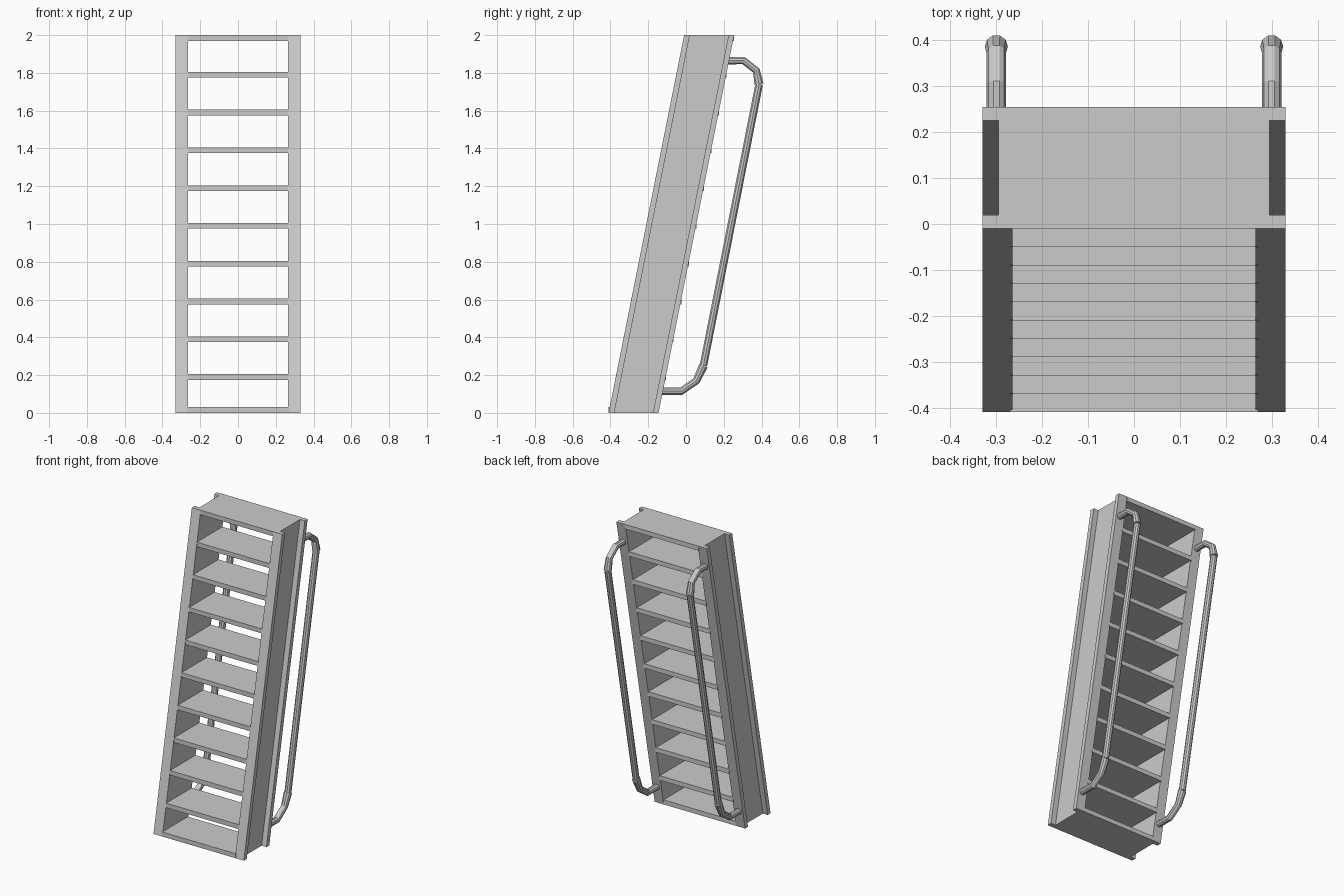
import bpy, bmesh
from mathutils import Vector

if "Cube" in bpy.data.objects:
    bpy.data.objects.remove(bpy.data.objects["Cube"])

LEAN = 0.2            # y shift per unit of height
FRONT, BACK = -0.41, -0.145


def mirror_x(ob):
    ob.modifiers.new("mirror", 'MIRROR').use_axis = (True, False, False)


def prism(name, profile, z0, z1, shift):
    """Extrude an xy profile from z0 to z1, shifting it along y."""
    bm = bmesh.new()
    face = bm.faces.new([bm.verts.new((x, y, z0)) for x, y in profile])
    ext = bmesh.ops.extrude_face_region(bm, geom=[face])
    top = [v for v in ext["geom"] if isinstance(v, bmesh.types.BMVert)]
    bmesh.ops.translate(bm, verts=top, vec=(0, shift, z1 - z0))
    bmesh.ops.recalc_face_normals(bm, faces=bm.faces)
    me = bpy.data.meshes.new(name)
    bm.to_mesh(me)
    bm.free()
    ob = bpy.data.objects.new(name, me)
    bpy.context.collection.objects.link(ob)
    return ob


def tube(name, points, radius, flare=None):
    """Ten-sided pipe along yz points at x = 0.3; flare widens the last ring."""
    cu = bpy.data.curves.new(name, 'CURVE')
    cu.dimensions = '3D'
    cu.bevel_depth = radius
    cu.bevel_resolution = 3
    cu.use_fill_caps = True
    sp = cu.splines.new('POLY')
    sp.points.add(len(points) - 1)
    for p, (y, z) in zip(sp.points, points):
        p.co = (0.3, y, z, 1)
    if flare:
        sp.points[-1].radius = flare
    sp.use_smooth = False
    ob = bpy.data.objects.new(name, cu)
    bpy.context.collection.objects.link(ob)
    bpy.ops.object.select_all(action='DESELECT')
    ob.select_set(True)
    bpy.context.view_layer.objects.active = ob
    bpy.ops.object.convert(target='MESH')
    mirror_x(bpy.context.object)


# Leaning channel stringers, open side outward
channel = [(0.265, FRONT), (0.33, FRONT), (0.33, FRONT + 0.03), (0.295, FRONT + 0.03),
           (0.295, BACK - 0.03), (0.33, BACK - 0.03), (0.33, BACK), (0.265, BACK)]
mirror_x(prism("stringer", channel, 0, 2, 2 * LEAN))

# Flat treads between the stringers
for i in range(11):
    top = 0.03 if i == 0 else min(0.2 * i + 0.005, 2.0)
    dy = LEAN * 0.2 * i
    prism(f"tread_{i + 1}", [(-0.27, FRONT + dy), (0.27, FRONT + dy),
                             (0.27, BACK + dy), (-0.27, BACK + dy)], top - 0.03, top, 0)

# Handrails: straight bar with an elbow at each end
rail_top, rail_low = (0.387, 1.74), (0.092, 0.25)
tube("handrail_bar", [rail_low, rail_top], 0.021)
tube("handrail_top_elbow", [(0.21, 1.865), (0.305, 1.865), (0.372, 1.813), rail_top], 0.021, 1.2)
tube("handrail_low_elbow", [(-0.14, 0.115), (-0.025, 0.115), (0.055, 0.17), rail_low], 0.021, 1.2)
